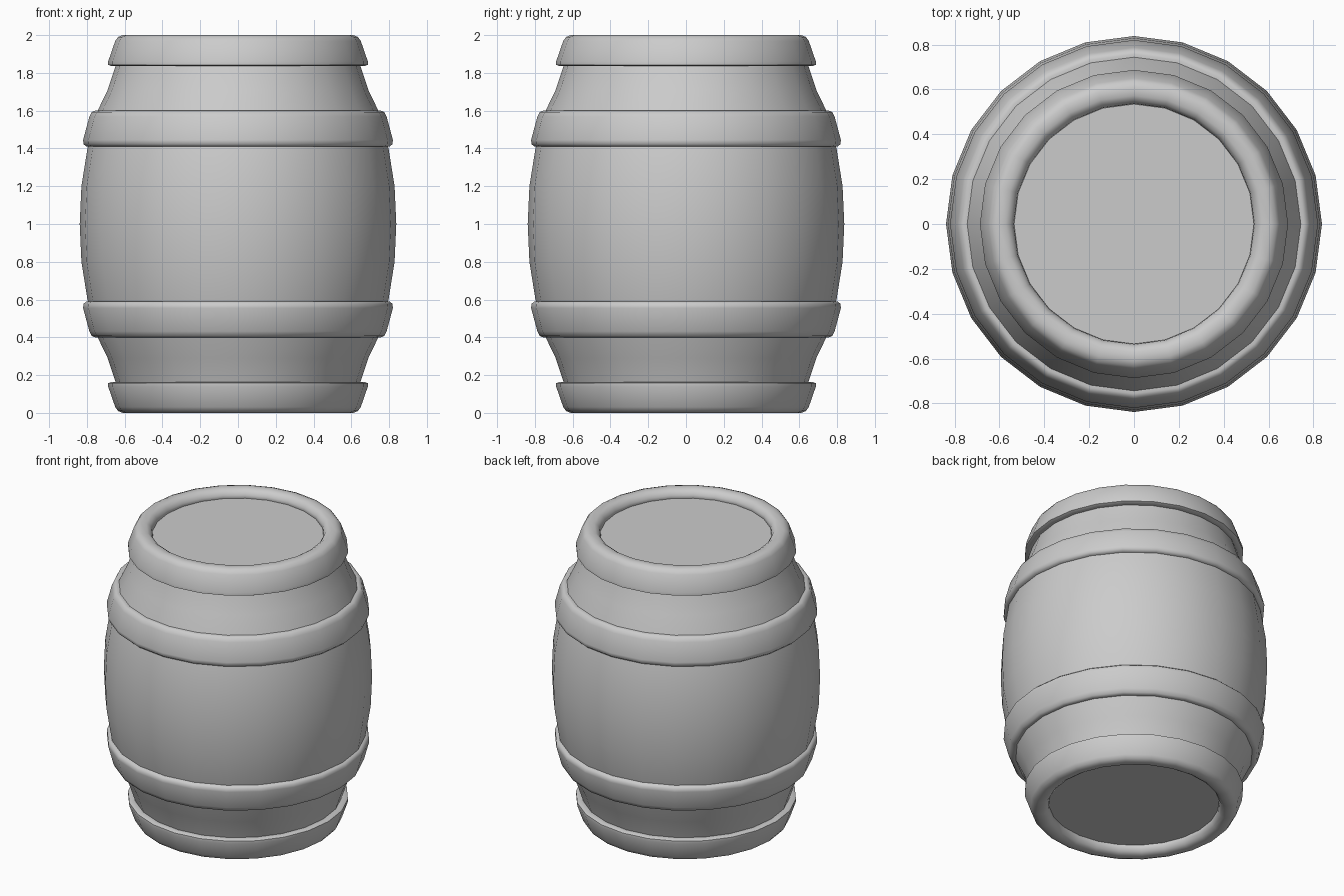
import bpy, bmesh, math

if "Cube" in bpy.data.objects:
    bpy.data.objects.remove(bpy.data.objects["Cube"])

SIDES = 24


def lathe(name, profile, closed=False, caps=False, angle=60):
    """Revolve an (r, z) profile round the z axis."""
    bm = bmesh.new()
    rings = []
    for r, z in profile:
        rings.append([bm.verts.new((r * math.cos(math.tau * i / SIDES),
                                    r * math.sin(math.tau * i / SIDES), z))
                      for i in range(SIDES)])
    pairs = list(zip(rings, rings[1:]))
    if closed:
        pairs.append((rings[-1], rings[0]))
    for a, b in pairs:
        for i in range(SIDES):
            j = (i + 1) % SIDES
            bm.faces.new((a[i], a[j], b[j], b[i]))
    if caps:
        bm.faces.new(rings[0])
        bm.faces.new(rings[-1])
    bmesh.ops.recalc_face_normals(bm, faces=bm.faces)
    mesh = bpy.data.meshes.new(name)
    bm.to_mesh(mesh)
    bm.free()
    obj = bpy.data.objects.new(name, mesh)
    bpy.context.collection.objects.link(obj)
    bpy.ops.object.select_all(action='DESELECT')
    obj.select_set(True)
    bpy.context.view_layer.objects.active = obj
    bpy.ops.object.shade_smooth_by_angle(angle=math.radians(angle))
    return obj


def flip(profile):
    return [(r, 2 - z) for r, z in profile]


# bulging stave body with recessed flat lids
upper = [(0.838, 1.0), (0.829, 1.2), (0.797, 1.4), (0.743, 1.6), (0.69, 1.71),
         (0.65, 1.83), (0.61, 1.945)]
lathe("barrel_body", flip(upper)[:0:-1] + upper, caps=True, angle=40)

# wide hoops round the belly
belly = [(0.73, 1.595), (0.757, 1.6), (0.775, 1.592), (0.787, 1.568),
         (0.82, 1.445), (0.818, 1.423), (0.803, 1.41), (0.782, 1.408)]
lathe("upper_hoop", belly, closed=True)
lathe("lower_hoop", flip(belly), closed=True)

# rounded rim hoops at both ends
rim = [(0.63, 1.836), (0.672, 1.836), (0.687, 1.843), (0.687, 1.862),
       (0.65, 1.969), (0.635, 1.99), (0.61, 2.0), (0.572, 1.999),
       (0.55, 1.985), (0.538, 1.965), (0.534, 1.942)]
lathe("top_rim", rim, closed=True)
lathe("bottom_rim", flip(rim), closed=True)
